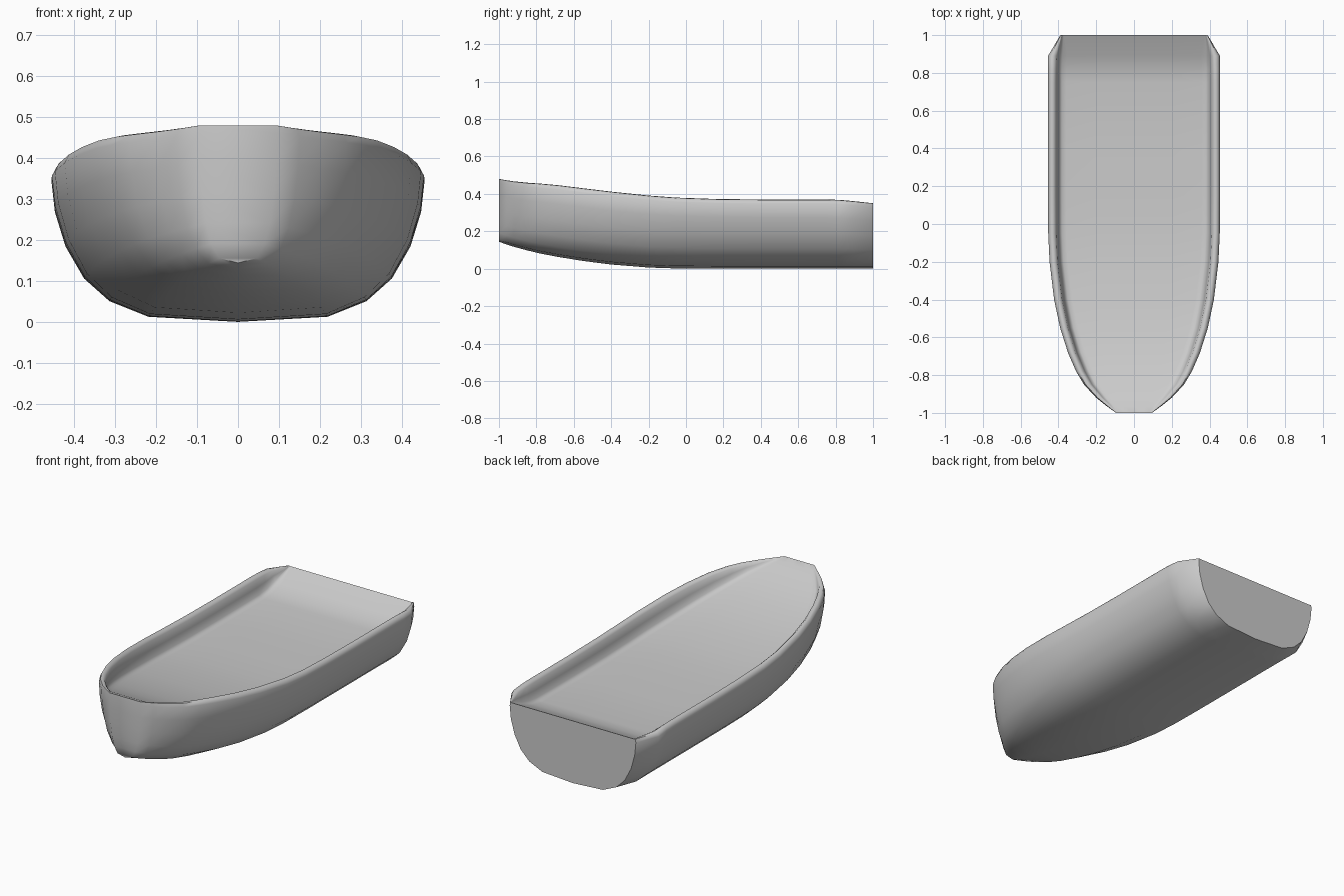
import bpy, bmesh, math

# Stations: y, half width, sheer height, keel height, deck height, rim width
STATIONS = [
    (-1.00, 0.095, 0.480, 0.142, 0.480, 0.006),
    (-0.96, 0.150, 0.473, 0.128, 0.466, 0.022),
    (-0.92, 0.200, 0.467, 0.115, 0.447, 0.030),
    (-0.85, 0.265, 0.460, 0.096, 0.417, 0.036),
    (-0.78, 0.307, 0.455, 0.079, 0.390, 0.039),
    (-0.68, 0.350, 0.446, 0.060, 0.360, 0.040),
    (-0.55, 0.391, 0.430, 0.039, 0.329, 0.041),
    (-0.40, 0.423, 0.412, 0.020, 0.302, 0.042),
    (-0.20, 0.447, 0.391, 0.004, 0.279, 0.042),
    (-0.05, 0.454, 0.380, -0.001, 0.268, 0.042),
    (0.15, 0.455, 0.373, -0.002, 0.263, 0.042),
    (0.40, 0.455, 0.370, -0.002, 0.262, 0.042),
    (0.75, 0.455, 0.370, -0.002, 0.264, 0.042),
    (0.82, 0.455, 0.368, -0.002, 0.273, 0.042),
    (0.89, 0.455, 0.362, -0.002, 0.297, 0.044),
    (1.00, 0.390, 0.350, -0.002, 0.348, 0.008),
]

# Outer half section: fraction of half width, fraction of height
SECTION = [(0, 0.006), (0.48, 0.04), (0.69, 0.145), (0.825, 0.295),
           (0.925, 0.51), (0.982, 0.74), (1.0, 0.94)]


def half_section(w, top, keel, deck, rim):
    h = top - keel
    pts = [(w * u, keel + h * v) for u, v in SECTION]
    d = top - deck
    inner = w - rim
    # rounded gunwale, inner wall and deck
    pts += [(w - rim * 0.25, top - 0.004 * rim / 0.05), (w - rim * 0.65, top),
            (inner, top - d * 0.12),
            (inner - rim * 0.2, top - d * 0.5),
            (inner - rim * 0.42, top - d * 0.88),
            (inner - rim * 0.75, deck + d * 0.01),
            (inner - rim * 1.3, deck),
            (inner * 0.5, deck), (0, deck)]
    return pts


# Loft the hull through the stations
bm = bmesh.new()
rings = []
for y, *dims in STATIONS:
    half = half_section(*dims)
    loop = half + [(-x, z) for x, z in reversed(half[1:-1])]
    rings.append([bm.verts.new((x, y, z)) for x, z in loop])
for a, b in zip(rings, rings[1:]):
    n = len(a)
    for i in range(n):
        j = (i + 1) % n
        bm.faces.new((a[i], a[j], b[j], b[i]))

# Close the bow with horizontal strips so it shades smoothly
bow = rings[0]
n = len(bow)
bm.faces.new((bow[0], bow[1], bow[-1]))
for i in range(1, n // 2 - 1):
    bm.faces.new((bow[i], bow[i + 1], bow[n - i - 1], bow[n - i]))
bm.faces.new((bow[n // 2 - 1], bow[n // 2], bow[n // 2 + 1]))

# Close the flat transom
bm.faces.new(rings[-1])
bmesh.ops.recalc_face_normals(bm, faces=bm.faces)

mesh = bpy.data.meshes.new("boat_hull")
bm.to_mesh(mesh)
bm.free()
hull = bpy.data.objects.new("boat_hull", mesh)
bpy.context.collection.objects.link(hull)
bpy.context.view_layer.objects.active = hull
hull.select_set(True)
bpy.ops.object.shade_smooth_by_angle(angle=math.radians(55))
